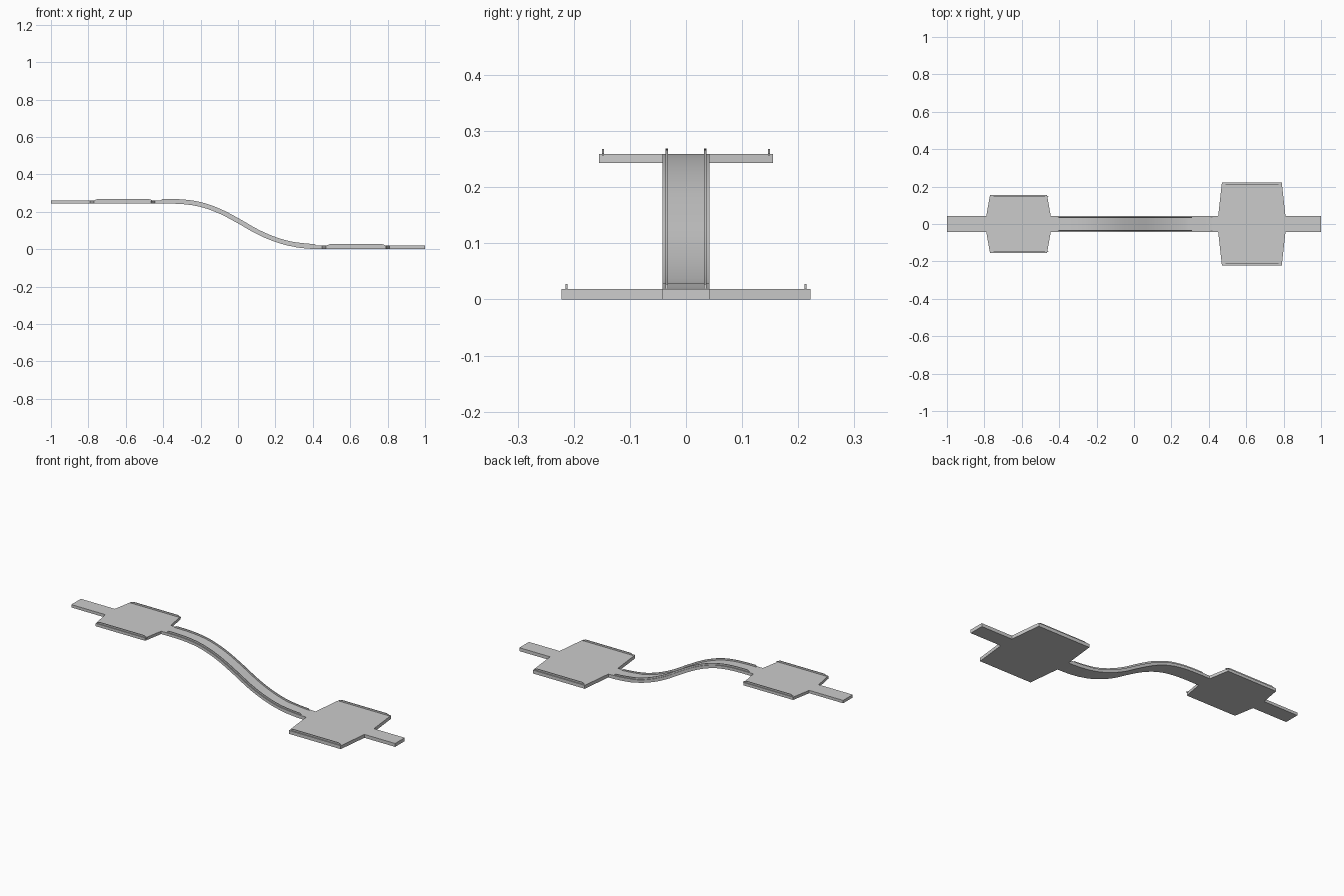
import bpy, bmesh, math

if "Cube" in bpy.data.objects:
    bpy.data.objects.remove(bpy.data.objects["Cube"])

T = 0.016                                     # slab thickness
PTS = [(-0.445, 0.2515), (-0.3, 0.249), (-0.2, 0.234), (-0.1, 0.199), (0.0, 0.147),
       (0.1, 0.09), (0.2, 0.047), (0.3, 0.021), (0.45, 0.0095)]


def slide_z(x):
    """Smooth height of the slide centre line."""
    n = len(PTS)
    if x <= PTS[0][0]:
        return PTS[0][1]
    if x >= PTS[-1][0]:
        return PTS[-1][1]
    i = next(k for k in range(n - 1) if PTS[k + 1][0] >= x)

    def slope(k):
        if k in (0, n - 1):
            return 0.0
        return (PTS[k + 1][1] - PTS[k - 1][1]) / (PTS[k + 1][0] - PTS[k - 1][0])
    (x0, z0), (x1, z1) = PTS[i], PTS[i + 1]
    h = x1 - x0
    t = (x - x0) / h
    return ((2*t**3 - 3*t*t + 1) * z0 + (t**3 - 2*t*t + t) * h * slope(i)
            + (3*t*t - 2*t**3) * z1 + (t**3 - t*t) * h * slope(i + 1))


def station(x, y0, y1, lo, hi):
    """Rectangular section at x, offset along the slide's normal."""
    z = slide_z(x)
    a = math.atan2(slide_z(x + 0.002) - slide_z(x - 0.002), 0.004)
    if abs(x) >= 0.44:
        a = 0
    s, c = math.sin(a), math.cos(a)
    return [(x - s * d, y, z + c * d) for y, d in ((y0, lo), (y1, lo), (y1, hi), (y0, hi))]


def loft(name, sections):
    bm = bmesh.new()
    rings = [[bm.verts.new(p) for p in sec] for sec in sections]
    for a, b in zip(rings, rings[1:]):
        for i in range(4):
            j = (i + 1) % 4
            bm.faces.new((a[i], a[j], b[j], b[i]))
    bm.faces.new(rings[0])
    bm.faces.new(rings[-1][::-1])
    bmesh.ops.recalc_face_normals(bm, faces=bm.faces)
    me = bpy.data.meshes.new(name)
    bm.to_mesh(me)
    bm.free()
    ob = bpy.data.objects.new(name, me)
    bpy.context.collection.objects.link(ob)
    bpy.context.view_layer.objects.active = ob
    ob.select_set(True)
    bpy.ops.object.shade_smooth_by_angle(angle=math.radians(25))
    ob.select_set(False)


# walkway: end arm, upper deck, curved slide, lower deck, end arm
W = 0.042
N = 40
widths = [(-1, W), (-0.79, W), (-0.77, 0.155), (-0.465, 0.155)]
widths += [(-0.445 + 0.895 * i / N, W) for i in range(N + 1)]
widths += [(0.47, 0.222), (0.79, 0.222), (0.81, W), (1, W)]
loft("walkway", [station(x, -w, w, -T / 2 if x < 0.3 else -0.0095, T / 2 if x < 0.3 else 0.0095)
                 for x, w in widths])


# thin rails with sloped ends, on both sides
def rails(name, x0, x1, y, taper, height, n=1):
    xs = [x0] + [x0 + taper + (x1 - x0 - 2 * taper) * i / n for i in range(n + 1)] + [x1]
    for side, sy in (("left", 1), ("right", -1)):
        secs = []
        for i, x in enumerate(xs):
            top = T / 2 + (0.001 if i in (0, len(xs) - 1) else height)
            secs.append(station(x, sy * y - 0.002, sy * y + 0.002, T / 2 - 0.003, top))
        loft(name + "_" + side, secs)


rails("upper_deck_rail", -0.77, -0.457, 0.148, 0.02, 0.009)
rails("slide_rail", -0.415, 0.42, 0.0345, 0.012, 0.009, 40)
rails("lower_deck_rail", 0.472, 0.79, 0.213, 0.02, 0.0105)
